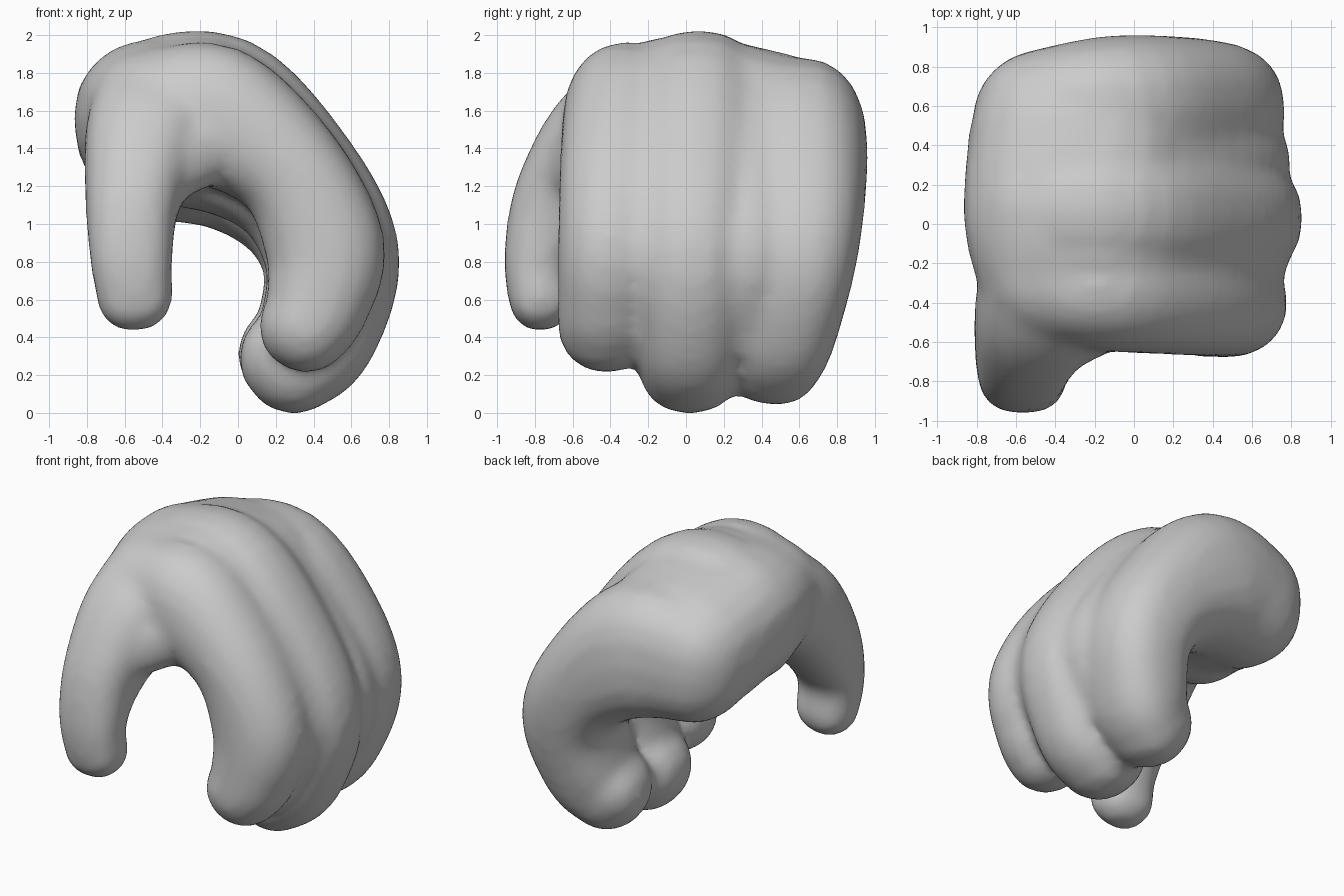
import bpy, bmesh
from math import pi, sin, cos
from mathutils import Vector

if "Cube" in bpy.data.objects:
    bpy.data.objects.remove(bpy.data.objects["Cube"])

SIDES = 20
bm = bmesh.new()


def spow(v, e):
    return (abs(v) ** e) * (1 if v >= 0 else -1)


def spline(a, b, c, d, t):
    return [0.5 * (2*q + (r-p)*t + (2*p-5*q+4*r-s)*t*t + (3*q-p-3*r+s)*t**3)
            for p, q, r, s in zip(a, b, c, d)]


def tube(keys, side, cap0=1.0, cap1=1.0, power=2.4):
    """Loft rounded sections (x, y, z, side radius, normal radius) with domed ends."""
    pts = []
    n = len(keys)
    for i in range(n - 1):
        k = [keys[max(0, min(n - 1, j))] for j in (i-1, i, i+1, i+2)]
        pts += [spline(*k, s / 5) for s in range(5)]
    pts.append(list(keys[-1]))
    pos = [Vector(p[:3]) for p in pts]
    tan = [(pos[min(i+1, len(pos)-1)] - pos[max(i-1, 0)]).normalized() for i in range(len(pos))]
    secs = []
    dome = [pi/2 * k / 6 for k in range(1, 6)]
    r0 = min(pts[0][3:]) * cap0
    r1 = min(pts[-1][3:]) * cap1
    for a in reversed(dome):
        secs.append((pos[0] - tan[0]*r0*sin(a), tan[0], pts[0][3]*cos(a), pts[0][4]*cos(a)))
    for p, c, t in zip(pts, pos, tan):
        secs.append((c, t, p[3], p[4]))
    for a in dome:
        secs.append((pos[-1] + tan[-1]*r1*sin(a), tan[-1], pts[-1][3]*cos(a), pts[-1][4]*cos(a)))
    rings = []
    for c, t, ra, rb in secs:
        s = Vector(side)
        s = (s - t * s.dot(t)).normalized()
        nn = t.cross(s)
        rings.append([bm.verts.new(c + s*ra*spow(cos(2*pi*k/SIDES), 2/power)
                                   + nn*rb*spow(sin(2*pi*k/SIDES), 2/power))
                      for k in range(SIDES)])
    for p, q in zip(rings, rings[1:]):
        for k in range(SIDES):
            j = (k + 1) % SIDES
            bm.faces.new((p[k], p[j], q[j], q[k]))
    for r in (rings[0], rings[-1]):
        tip = bm.verts.new(sum((v.co for v in r), Vector()) / SIDES)
        for k in range(SIDES):
            bm.faces.new((r[k], r[(k+1) % SIDES], tip))


X, Y, Z = (1, 0, 0), (0, 1, 0), (0, 0, 1)
# index finger
tube([(-.42, -.28, 1.55, .32, .36), (-.12, -.32, 1.57, .33, .38), (.27, -.36, 1.29, .31, .30),
      (.46, -.40, .88, .28, .32), (.42, -.42, .58, .26, .28), (.36, -.42, .46, .26, .25)], Y, power=2.15)
# middle finger
tube([(-.50, .08, 1.54, .37, .43), (-.12, .06, 1.53, .38, .48), (.30, .04, 1.22, .35, .37),
      (.50, .03, .82, .32, .36), (.42, .02, .42, .29, .32), (.29, .02, .28, .28, .29)], Y, power=2.3)
# little finger
tube([(-.46, .53, 1.42, .36, .41), (-.10, .58, 1.42, .38, .45), (.28, .60, 1.13, .35, .35),
      (.45, .57, .80, .33, .32), (.38, .50, .44, .30, .29), (.27, .46, .31, .27, .27)], Y)
# outer flesh that softens the grooves between the fingers
tube([(-.40, -.15, 1.65, .22, .30), (-.10, -.15, 1.65, .22, .31), (.33, -.17, 1.28, .22, .26),
      (.56, -.17, .84, .22, .23), (.47, -.19, .50, .18, .17)], Y, power=2)
tube([(-.40, .33, 1.58, .24, .33), (-.10, .33, 1.59, .24, .33), (.34, .33, 1.21, .24, .26),
      (.57, .32, .82, .24, .23), (.46, .29, .44, .18, .19)], Y, power=2)
# palm, running across the hand
tube([(-.27, -.24, 1.57, .53, .38), (-.30, .05, 1.56, .57, .43), (-.28, .45, 1.47, .56, .44)],
     X, cap1=.9)
# thumb
tube([(-.40, -.25, 1.57, .40, .35), (-.50, -.47, 1.41, .32, .31), (-.56, -.68, 1.10, .25, .25),
      (-.565, -.785, .82, .22, .18), (-.545, -.77, .60, .20, .17)], X)
# web between thumb and palm
tube([(-.50, -.66, 1.22, .17, .16), (-.14, -.44, 1.44, .21, .20)], Z)

bmesh.ops.recalc_face_normals(bm, faces=bm.faces)
mesh = bpy.data.meshes.new("curled_hand")
bm.to_mesh(mesh)
bm.free()
hand = bpy.data.objects.new("curled_hand", mesh)
bpy.context.collection.objects.link(hand)

# fuse into one skin and soften
fuse = hand.modifiers.new("fuse", 'REMESH')
fuse.mode = 'VOXEL'
fuse.voxel_size = 0.035
fuse.use_smooth_shade = True
soft = hand.modifiers.new("soften", 'SMOOTH')
soft.factor = 0.5
soft.iterations = 10
